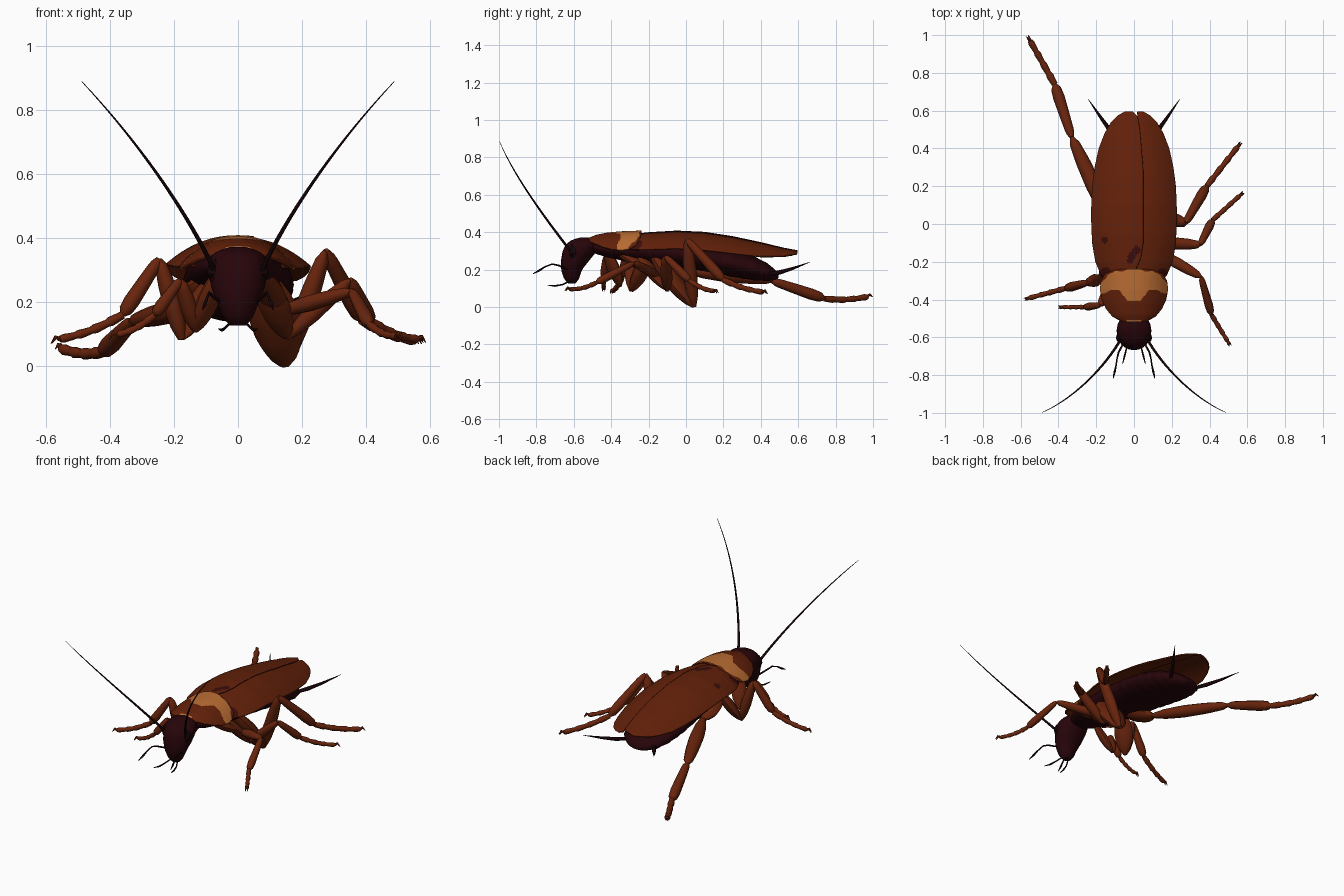
import bpy, bmesh, math
from mathutils import Vector as V
from mathutils.geometry import interpolate_bezier

if "Cube" in bpy.data.objects:
    bpy.data.objects.remove(bpy.data.objects["Cube"])


def material(name, rgb):
    m = bpy.data.materials.new(name)
    m.diffuse_color = (*rgb, 1)
    m.use_nodes = True
    m.node_tree.nodes["Principled BSDF"].inputs["Base Color"].default_value = m.diffuse_color
    return m


BROWN = material("wing brown", (0.125, 0.015, 0.003))
LEG = material("leg brown", (0.14, 0.018, 0.004))
TAN = material("tan", (0.49, 0.155, 0.033))
MAROON = material("dark maroon", (0.020, 0.0015, 0.003))
BLACK = material("near black", (0.008, 0.001, 0.002))
SPOT = material("spot brown", (0.045, 0.004, 0.003))


def table(t, pts):
    """Linear look-up in a short list of (position, value...)."""
    if t <= pts[0][0]:
        return pts[0][1:]
    for a, b in zip(pts, pts[1:]):
        if t <= b[0]:
            k = (t - a[0]) / (b[0] - a[0])
            return [p + (q - p) * k for p, q in zip(a[1:], b[1:])]
    return pts[-1][1:]


def finish(name, bm, mats, angle=50):
    me = bpy.data.meshes.new(name)
    bm.to_mesh(me)
    bm.free()
    for m in mats:
        me.materials.append(m)
    ob = bpy.data.objects.new(name, me)
    bpy.context.collection.objects.link(ob)
    bpy.ops.object.select_all(action='DESELECT')
    ob.select_set(True)
    bpy.context.view_layer.objects.active = ob
    bpy.ops.object.shade_smooth_by_angle(angle=math.radians(angle))
    return ob


def loft(name, rings, mat):
    bm = bmesh.new()
    vs = [[bm.verts.new(p) for p in r] for r in rings]
    n = len(vs[0])
    for a, b in zip(vs, vs[1:]):
        for i in range(n):
            bm.faces.new((a[i], a[(i + 1) % n], b[(i + 1) % n], b[i]))
    bm.faces.new(vs[0][::-1])
    bm.faces.new(vs[-1])
    bmesh.ops.recalc_face_normals(bm, faces=bm.faces)
    return finish(name, bm, [mat])


def ring(c, u, w, n):
    return [c + u * math.cos(2 * math.pi * i / n) + w * math.sin(2 * math.pi * i / n)
            for i in range(n)]


def tube(name, pts, radii, mat, flat=1.0, n=10):
    """Tube through points; flat < 1 squashes it."""
    pts = [V(p) for p in pts]
    rings = []
    for i, (p, r) in enumerate(zip(pts, radii)):
        d = (pts[min(i + 1, len(pts) - 1)] - pts[max(i - 1, 0)]).normalized()
        ref = V((0, 0, 1)) if abs(d.z) < 0.97 else V((0, 1, 0))
        u = d.cross(ref).normalized()
        rings.append(ring(p, u * r, d.cross(u) * r * flat, n))
    return loft(name, rings, mat)


def limb(name, a, b, r, shape, flat=1.0):
    """Straight leg joint with a swelling profile."""
    a, b = V(a), V(b)
    ts = [i / 12 for i in range(13)]
    return tube(name, [a.lerp(b, t) for t in ts],
                [r * table(t, shape)[0] for t in ts], LEG, flat)


def sheet(name, ys, left, right, height, rule, mats, thick, nx=44):
    """Domed plate lying over the body."""
    bm = bmesh.new()
    rows = []
    for y in ys:
        l, r = left(y), right(y)
        xs = [l + (r - l) * i / nx for i in range(nx + 1)]
        rows.append([bm.verts.new((x, y, height(x, y))) for x in xs])
    for a, b in zip(rows, rows[1:]):
        for i in range(nx):
            f = bm.faces.new((a[i], a[i + 1], b[i + 1], b[i]))
            f.material_index = rule(f.calc_center_median())
    ob = finish(name, bm, mats)
    s = ob.modifiers.new("thickness", 'SOLIDIFY')
    s.thickness, s.offset = thick, -1
    return ob


def span(a, b, n):
    return [a + (b - a) * (0.5 - 0.5 * math.cos(math.pi * i / n)) for i in range(n + 1)]


# Wings: the left one overlaps the right one along a curved seam
WIDTH = [(-.31, .14), (-.27, .175), (-.2, .205), (-.1, .222), (.05, .228), (.2, .222), (.3, .209),
         (.4, .187), (.48, .156), (.54, .121), (.575, .085), (.595, .05)]
TOP = [(-.31, .388, .075), (-.2, .400, .085), (-.05, .409, .088), (.1, .402, .09), (.25, .379, .085),
       (.4, .347, .07), (.52, .318, .04), (.6, .303, .012)]
SEAM = [(-.31, 0), (-.25, .005), (-.18, .035), (-.1, .048), (.3, .047), (.5, .03), (.57, .018), (.595, -.005)]
SPOTS = [(-.155, -.085, .017), (.012, -.14, .022), (-.012, -.17, .022), (-.02, -.195, .018),
         (-.15, -.26, .03), (.15, -.27, .035), (-.12, -.275, .025)]


def wing_z(x, y):
    top, drop = table(y, TOP)
    return top - drop * min(1.2, abs(x) / table(y, WIDTH)[0]) ** 2.2


def wing_spot(c):
    return int(any(math.hypot(c.x - x, c.y - y) < r for x, y, r in SPOTS))


def width(y):
    return table(y, WIDTH)[0]


def seam(y):
    return table(y, SEAM)[0]


wing_ys = span(-.31, .595, 130)
sheet("left_wing", wing_ys, lambda y: -width(y), seam, wing_z, wing_spot, [BROWN, SPOT], .008)
sheet("right_wing", wing_ys, lambda y: min(seam(y) - .02, .012) if y < .5 else .018, lambda y: max(width(y), .04),
      lambda x, y: wing_z(x, y) - .005, wing_spot, [BROWN, SPOT], .008)
seam_ys = [-.25 + .82 * i / 40 for i in range(41)]
tube("wing_seam", [(seam(y), y, wing_z(seam(y), y) - .002) for y in seam_ys], [.002] * 41, BLACK, n=6)

# Neck shield with a tan saddle
SHIELD = [(-.525, .03), (-.515, .07), (-.49, .115), (-.45, .148), (-.4, .171), (-.345, .181),
          (-.3, .175), (-.265, .155), (-.245, .11), (-.238, .06)]
SHIELD_TOP = [(-.525, .368), (-.48, .386), (-.42, .398), (-.35, .405), (-.238, .409)]
SADDLE_FRONT = [(0, -.405), (.035, -.405), (.06, -.375), (.08, -.35), (.12, -.347), (.15, -.365), (.18, -.37)]
SADDLE_BACK = [(0, -.238), (.035, -.24), (.06, -.252), (.10, -.25), (.14, -.27), (.155, -.295), (.18, -.315)]


def saddle(c):
    x = abs(c.x)
    band = table(x, SADDLE_FRONT)[0] < c.y < table(x, SADDLE_BACK)[0]
    return int(band or (c.y < -.507 and x < .04))


def shield_w(y):
    return table(y, SHIELD)[0]


sheet("neck_shield", span(-.525, -.238, 70), lambda y: -shield_w(y), shield_w,
      lambda x, y: table(y, SHIELD_TOP)[0] - .085 * (abs(x) / .18) ** 2.2
      - .012 * (abs(x) / shield_w(y)) ** 4, saddle, [BROWN, TAN], .012, nx=90)

# Abdomen and thorax in one ridged body: y, centre z, half width, half height
BODY = [(-.5, .32, .06, .03), (-.42, .315, .11, .05), (-.3, .305, .14, .065), (-.1, .295, .16, .075),
        (.1, .263, .175, .073), (.25, .235, .174, .076), (.36, .208, .155, .066), (.43, .188, .125, .05),
        (.475, .173, .08, .03), (.495, .167, .025, .012)]
rings = []
for i in range(61):
    y = -.5 + .995 * i / 60
    z, w, h = table(y, BODY)
    k = 1 - (.04 * ((y * 14) % 1) if y > 0 else 0)
    rings.append(ring(V((0, y, z)), V((w * k, 0, 0)), V((0, 0, h * k)), 28))
loft("body", rings, MAROON)

# Head: z, centre y, half width, half depth
HEAD = [(.127, -.61, .025, .02), (.15, -.612, .045, .04), (.2, -.612, .066, .056), (.25, -.592, .084, .076),
        (.3, -.568, .093, .092), (.335, -.555, .09, .088), (.36, -.545, .066, .064), (.372, -.54, .025, .025)]
loft("head", [ring(V((0, table(z, HEAD)[0], z)), V((table(z, HEAD)[1], 0, 0)),
                   V((0, table(z, HEAD)[2], 0)), 20)
              for z in span(.127, .372, 18)], MAROON)

# Mirrored small parts: eyes, feelers, mouth feelers, tail spikes
for side, s in (("left", -1), ("right", 1)):
    tube(side + "_eye", [(s * .072, -.615 + .012 * math.sin(i * .3), .25 + .085 * i / 10) for i in range(11)],
         [.001 + .023 * math.sin(math.pi * i / 10) for i in range(11)], BLACK)
    path = interpolate_bezier(V((s * .07, -.61, .29)), V((s * .15, -.75, .47)),
                              V((s * .31, -.92, .70)), V((s * .487, -.998, .888)), 30)
    tube(side + "_antenna", path, [.0065 * (1 - i / 29) ** .8 + .001 for i in range(30)], BLACK, n=8)
    tube(side + "_upper_palp", [(s * .055, -.63, .2), (s * .082, -.68, .222), (s * .09, -.715, .23),
                                (s * .096, -.755, .215), (s * .103, -.785, .195), (s * .11, -.818, .178)],
         [.005, .005, .004, .004, .006, .002], BLACK, n=8)
    tube(side + "_lower_palp", [(s * .02, -.62, .14), (s * .04, -.66, .12), (s * .05, -.70, .113),
                                (s * .06, -.74, .117)], [.004, .004, .005, .002], BLACK, n=8)
    tube(side + "_tail_spike", [(s * .09, .44, .175), (s * .13, .5, .185), (s * .18, .57, .206),
                                (s * .243, .662, .24)], [.010, .012, .008, .001], BLACK, n=8)

# Legs: body joint, hip tip, knee, ankle, foot tip, hip size, thigh size
LEGS = {
    "right_hind_leg": ((.09, -.17, .27), (.145, .04, .003), (.273, .005, .36), (.385, .2, .145), (.55, .41, .08), .085, .038),
    "right_middle_leg": ((.08, -.26, .28), (.15, -.10, .09), (.35, -.11, .27), (.415, .02, .14), (.56, .15, .085), .055, .032),
    "right_front_leg": ((.07, -.36, .29), (.13, -.15, .17), (.355, -.28, .235), (.41, -.48, .13), (.495, -.62, .095), .05, .03),
    "left_hind_leg": ((-.08, -.17, .27), (-.13, .02, .19), (-.33, .46, .14), (-.42, .74, .045), (-.55, .97, .055), .075, .042),
    "left_middle_leg": ((-.08, -.20, .27), (-.175, -.29, .085), (-.245, -.31, .335), (-.36, -.34, .16), (-.555, -.392, .085), .055, .034),
    "left_front_leg": ((-.06, -.42, .29), (-.13, -.35, .11), (-.18, -.43, .27), (-.26, -.44, .16), (-.375, -.44, .1), .045, .028),
}
HIP = [(0, .5), (.2, .85), (.45, 1), (.7, .88), (.9, .55), (1, .2)]
THIGH = [(0, .4), (.15, .8), (.4, 1), (.7, .9), (.92, .65), (1, .25)]
SHIN = [(0, .4), (.1, .75), (.4, .88), (.75, 1), (.93, .85), (1, .35)]
for name, (a, b, c, d, e, hip, thigh) in LEGS.items():
    limb(name + "_hip", a, b, hip, HIP, .55)
    limb(name + "_thigh", b, c, thigh, THIGH, .85)
    limb(name + "_shin", c, d, thigh * .74, SHIN)
    # Beaded foot
    d, e = V(d), V(e)
    pts = [d.lerp(e, i / 16) - V((0, 0, .01)) * math.sin(math.pi * i / 16) for i in range(17)]
    tube(name + "_foot", pts, [thigh * .33 * (1.15 + .3 * ((i % 4) / 3) - .2 * i / 16) for i in range(17)], LEG)
    # Pair of hooked claws
    f = (e - d).normalized()
    side = f.cross(V((0, 0, 1))).normalized() * .004
    for k in (-1, 1):
        tube(f"{name}_claw_{'a' if k < 0 else 'b'}",
             [e, e + f * .015 + side * k + V((0, 0, .012)), e + f * .03 + side * k * 1.6 + V((0, 0, -.003))],
             [.008, .006, .001], LEG, n=6)
